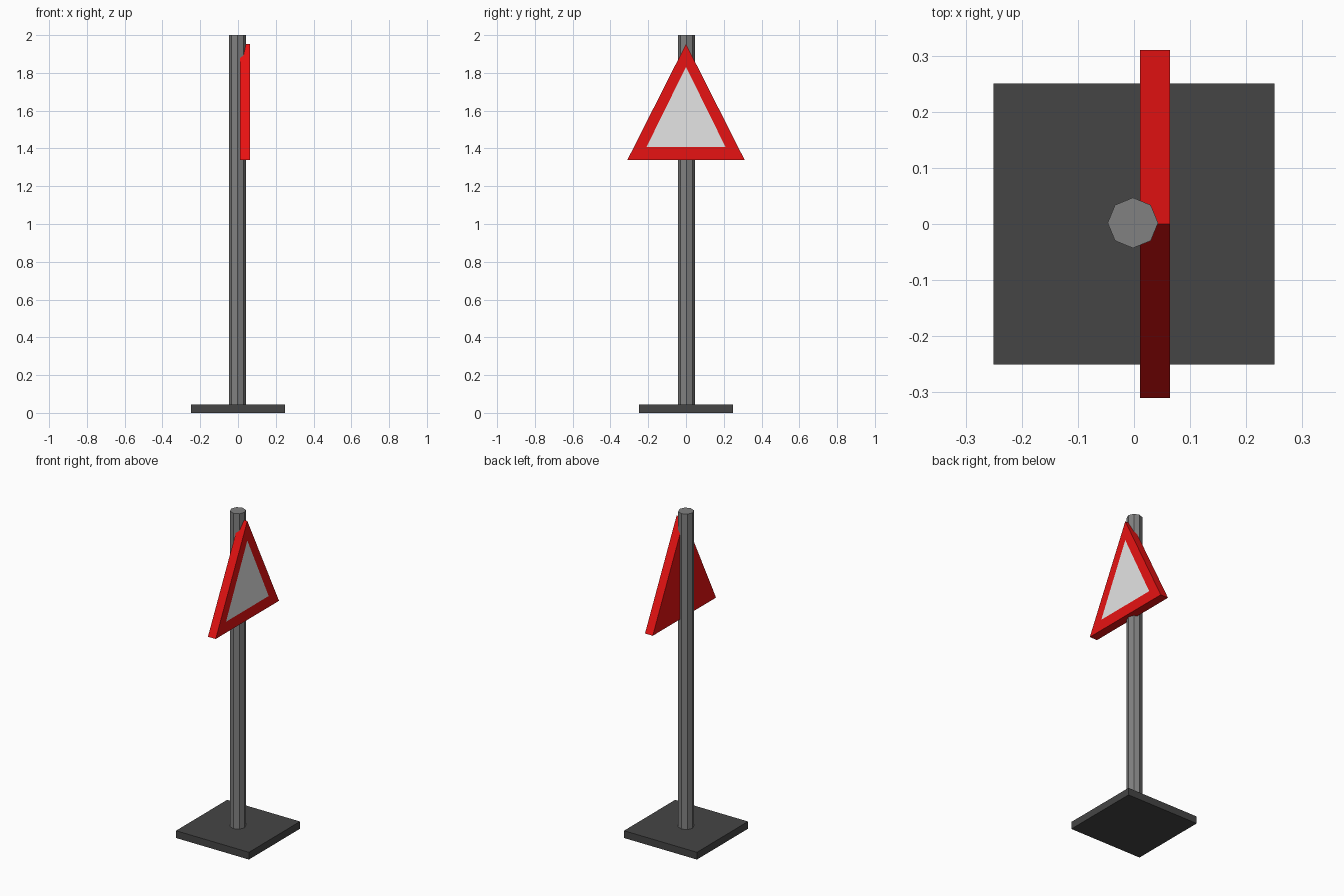
import bpy, bmesh, math
from mathutils import Matrix

if "Cube" in bpy.data.objects:
    bpy.data.objects.remove(bpy.data.objects["Cube"])


def material(name, rgb):
    m = bpy.data.materials.new(name)
    m.diffuse_color = (*rgb, 1)
    m.use_nodes = True
    m.node_tree.nodes["Principled BSDF"].inputs["Base Color"].default_value = m.diffuse_color
    return m


RED = material("sign red", (0.8, 0.006, 0.006))
WHITE = material("sign white", (0.78, 0.78, 0.78))
POLE = material("pole grey", (0.22, 0.22, 0.22))
BASE = material("base dark grey", (0.06, 0.06, 0.06))


def finish(name, bm, *mats):
    bmesh.ops.recalc_face_normals(bm, faces=bm.faces)
    mesh = bpy.data.meshes.new(name)
    bm.to_mesh(mesh)
    bm.free()
    for m in mats:
        mesh.materials.append(m)
    obj = bpy.data.objects.new(name, mesh)
    bpy.context.collection.objects.link(obj)
    return obj


# Square foot plate
bm = bmesh.new()
bmesh.ops.create_cube(bm, size=1, matrix=Matrix.Translation((0, 0, 0.0225))
                      @ Matrix.Diagonal((0.5, 0.5, 0.045, 1)))
finish("base_plate", bm, BASE)

# Eight-sided pole
bm = bmesh.new()
bmesh.ops.create_cone(bm, cap_ends=True, segments=8, radius1=0.045, radius2=0.045,
                      depth=1.98, matrix=Matrix.Translation((-0.002, 0.002, 1.01)))
finish("pole", bm, POLE)


# Triangular sign, its front face split into a red border and a white panel
def triangle(bm, x, half, low, high):
    return [bm.verts.new((x, y, z)) for y, z in ((-half, low), (half, low), (0, high))]


bm = bmesh.new()
back = triangle(bm, 0.011, 0.31, 1.34, 1.953)
front = triangle(bm, 0.064, 0.31, 1.34, 1.953)
panel = triangle(bm, 0.064, 0.209, 1.408, 1.832)
bm.faces.new(back)
for i in range(3):
    j = (i + 1) % 3
    bm.faces.new((back[i], back[j], front[j], front[i]))
    bm.faces.new((front[i], front[j], panel[j], panel[i]))
bm.faces.new(panel).material_index = 1
finish("warning_triangle", bm, RED, WHITE)
